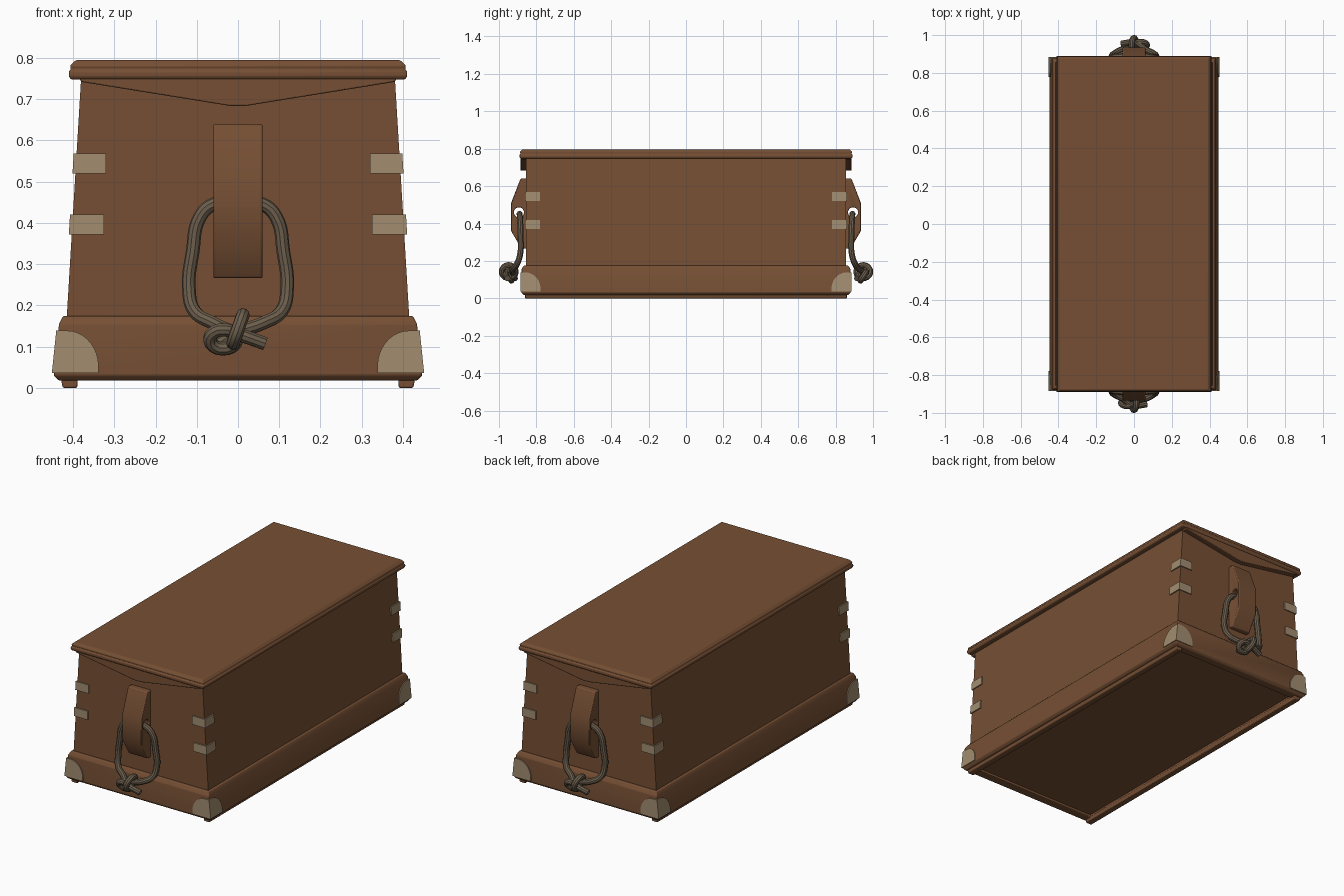
import bpy, bmesh, math
from mathutils import Vector

if "Cube" in bpy.data.objects:
    bpy.data.objects.remove(bpy.data.objects["Cube"])


def material(name, rgb):
    m = bpy.data.materials.new(name)
    m.diffuse_color = (*rgb, 1)
    m.use_nodes = True
    m.node_tree.nodes["Principled BSDF"].inputs["Base Color"].default_value = m.diffuse_color
    return m


WOOD = material("brown wood", (0.18, 0.078, 0.034))
HORN = material("pale brass", (0.36, 0.265, 0.16))
ROPE = material("grey rope", (0.150, 0.112, 0.073))


def finish(name, bm, mat, bevel=0.0, smooth=True):
    bmesh.ops.recalc_face_normals(bm, faces=bm.faces)
    me = bpy.data.meshes.new(name)
    bm.to_mesh(me)
    bm.free()
    me.materials.append(mat)
    ob = bpy.data.objects.new(name, me)
    bpy.context.collection.objects.link(ob)
    if bevel:
        mod = ob.modifiers.new("bevel", "BEVEL")
        mod.width, mod.segments = bevel, 2
        mod.limit_method, mod.angle_limit = "ANGLE", math.radians(30)
    if smooth:
        bpy.ops.object.select_all(action="DESELECT")
        ob.select_set(True)
        bpy.context.view_layer.objects.active = ob
        bpy.ops.object.shade_smooth_by_angle(angle=math.radians(35))
    return ob


def rings(bm, sections, closed=False):
    """Stack rectangles given as (half x, half y, z)."""
    rows = [[bm.verts.new((sx * hx, sy * hy, z))
             for sx, sy in ((-1, -1), (1, -1), (1, 1), (-1, 1))]
            for hx, hy, z in sections]
    pairs = list(zip(rows, rows[1:] + rows[:1])) if closed else list(zip(rows, rows[1:]))
    for a, b in pairs:
        for i in range(4):
            j = (i + 1) % 4
            bm.faces.new((a[i], a[j], b[j], b[i]))
    if not closed:
        bm.faces.new(rows[0])
        bm.faces.new(rows[-1])


def prism(bm, pts, place, d0, d1):
    """Solid from a 2D outline; place(u, v, depth) gives the 3D point."""
    a = [bm.verts.new(place(u, v, d0)) for u, v in pts]
    b = [bm.verts.new(place(u, v, d1)) for u, v in pts]
    bm.faces.new(a)
    bm.faces.new(b)
    for i in range(len(pts)):
        j = (i + 1) % len(pts)
        bm.faces.new((a[i], a[j], b[j], b[i]))


def box_x(z):   # half width of the tapered body
    return 0.415 - 0.06 * (z - 0.175)


def base_x(z):  # half width of the tapered plinth
    return 0.447 - 0.104 * (z - 0.03)


# Tapered body
bm = bmesh.new()
rings(bm, [(box_x(0.035), 0.855, 0.035), (box_x(0.755), 0.855, 0.755)])
finish("body", bm, WOOD, smooth=False)

# Plinth frame, open underneath
bm = bmesh.new()
rings(bm, [(0.435, 0.868, 0.018), (base_x(0.03), 0.88, 0.03), (base_x(0.155), 0.88, 0.155),
           (0.424, 0.868, 0.175), (0.40, 0.84, 0.175), (0.39, 0.825, 0.018)], closed=True)
finish("plinth", bm, WOOD, 0.004)

# Runners under the long sides
bm = bmesh.new()
for s in (-1, 1):
    prism(bm, [(0.39, 0.0), (0.425, 0.0), (0.43, 0.025), (0.388, 0.025)],
          lambda u, v, d: (s * u, d, v), -0.86, 0.86)
finish("runners", bm, WOOD, 0.004)

# Lid slab with a moulded edge
bm = bmesh.new()
rings(bm, [(0.405, 0.885, 0.748), (0.41, 0.89, 0.755), (0.41, 0.89, 0.768), (0.405, 0.885, 0.772),
           (0.407, 0.888, 0.782), (0.393, 0.877, 0.795)])
finish("lid", bm, WOOD, 0.003)

# Pointed aprons below the lid ends
bm = bmesh.new()
for s in (-1, 1):
    prism(bm, [(-0.385, 0.752), (-0.38, 0.742), (-0.02, 0.684), (0.02, 0.684),
               (0.38, 0.742), (0.385, 0.752)],
          lambda u, v, d: (u, s * d, v), 0.85, 0.885)
finish("lid_aprons", bm, WOOD, 0.003)

# Corner straps on the body and quarter-round guards on the plinth
bm_s, bm_g = bmesh.new(), bmesh.new()
arc = [math.radians(a) for a in range(0, 91, 10)]
for sx in (-1, 1):
    for sy in (-1, 1):
        for z0, z1, inner in ((0.52, 0.568, 0.32), (0.372, 0.42, 0.325)):
            prism(bm_s, [(inner, z0), (box_x(z0) + 0.007, z0), (box_x(z1) + 0.007, z1), (inner, z1)],
                  lambda u, v, d: (sx * u, sy * d, v), 0.85, 0.861)
            prism(bm_s, [(0.78, z0), (0.861, z0), (0.861, z1), (0.78, z1)],
                  lambda u, v, d: (sx * (box_x(v) + d), sy * u, v), -0.004, 0.007)
        front = [(0.415 - 0.077 * math.cos(a), 0.052 + 0.087 * math.sin(a)) for a in arc]
        front += [(base_x(0.139) + 0.005, 0.139), (base_x(0.036) + 0.005, 0.036), (0.338, 0.036)]
        prism(bm_g, front, lambda u, v, d: (sx * u, sy * d, v), 0.876, 0.885)
        side = [(0.86 - 0.082 * math.cos(a), 0.052 + 0.087 * math.sin(a)) for a in arc]
        side += [(0.885, 0.139), (0.885, 0.036), (0.778, 0.036)]
        prism(bm_g, side, lambda u, v, d: (sx * (base_x(v) + d), sy * u, v), -0.004, 0.005)
finish("corner_straps", bm_s, HORN, smooth=False)
finish("corner_guards", bm_g, HORN, smooth=False)


def tube(name, points, s, closed=False):
    """Smooth rope through (x, outward y, z) points, turned to end s."""
    cu = bpy.data.curves.new(name, "CURVE")
    cu.dimensions = "3D"
    cu.bevel_depth, cu.bevel_resolution, cu.use_fill_caps = 0.0165, 3, True
    sp = cu.splines.new("BEZIER")
    sp.bezier_points.add(len(points) - 1)
    sp.resolution_u, sp.use_cyclic_u = 6, closed
    for bp, (x, y, z) in zip(sp.bezier_points, points):
        bp.co = (-s * x, s * y, z)
        bp.handle_left_type = bp.handle_right_type = "AUTO"
    tmp = bpy.data.objects.new(name + "_path", cu)
    bpy.context.collection.objects.link(tmp)
    dg = bpy.context.evaluated_depsgraph_get()
    me = bpy.data.meshes.new_from_object(tmp.evaluated_get(dg))
    bpy.data.objects.remove(tmp)
    bm = bmesh.new()
    bm.from_mesh(me)
    for f in bm.faces:
        f.material_index = 0
    return finish(name, bm, ROPE)


for s, end in ((-1, "front"), (1, "back")):
    # Wooden cleat with a hole for the rope
    bm = bmesh.new()
    prism(bm, [(0.85, 0.64), (0.885, 0.64), (0.935, 0.51), (0.935, 0.36), (0.88, 0.266), (0.85, 0.266)],
          lambda u, v, d: (d, s * u, v), -0.06, 0.06)
    cleat = finish(end + "_cleat", bm, WOOD)
    bm = bmesh.new()
    prism(bm, [(0.893 + 0.027 * math.cos(i * math.pi / 8), 0.46 + 0.027 * math.sin(i * math.pi / 8))
               for i in range(16)], lambda u, v, d: (d, s * u, v), -0.1, 0.1)
    cutter = finish(end + "_hole_cutter", bm, WOOD)
    cutter.hide_render = True
    cutter.hide_set(True)
    mod = cleat.modifiers.new("hole", "BOOLEAN")
    mod.operation, mod.solver, mod.object = "DIFFERENCE", "EXACT", cutter
    mod = cleat.modifiers.new("bevel", "BEVEL")
    mod.width, mod.segments, mod.limit_method = 0.005, 2, "ANGLE"
    mod.angle_limit = math.radians(50)

    # Rope handle hanging through the cleat, tied below
    half = [(0.06, 0.889, 0.445), (0.092, 0.887, 0.415), (0.11, 0.884, 0.33),
            (0.119, 0.886, 0.24), (0.105, 0.903, 0.185), (0.06, 0.925, 0.157)]
    path = [(-0.05, 0.915, 0.105), (0.0, 0.925, 0.135)] + half[::-1] + [(0, 0.889, 0.45)]
    path += [(-x, y, z) for x, y, z in half] + [(-0.01, 0.96, 0.135), (0.066, 0.955, 0.107)]
    tube(end + "_rope_loop", path, s)
    ring = [i * math.pi / 4 for i in range(8)]
    tube(end + "_knot_wrap", [(0.012 * math.sin(a), 0.948 + 0.036 * math.cos(a), 0.143 + 0.034 * math.sin(a))
                              for a in ring], s, True)
    tube(end + "_knot_turn", [(-0.036 + 0.032 * math.cos(a), 0.948 + 0.015 * math.sin(a),
                               0.118 + 0.023 * math.sin(a)) for a in ring], s, True)
